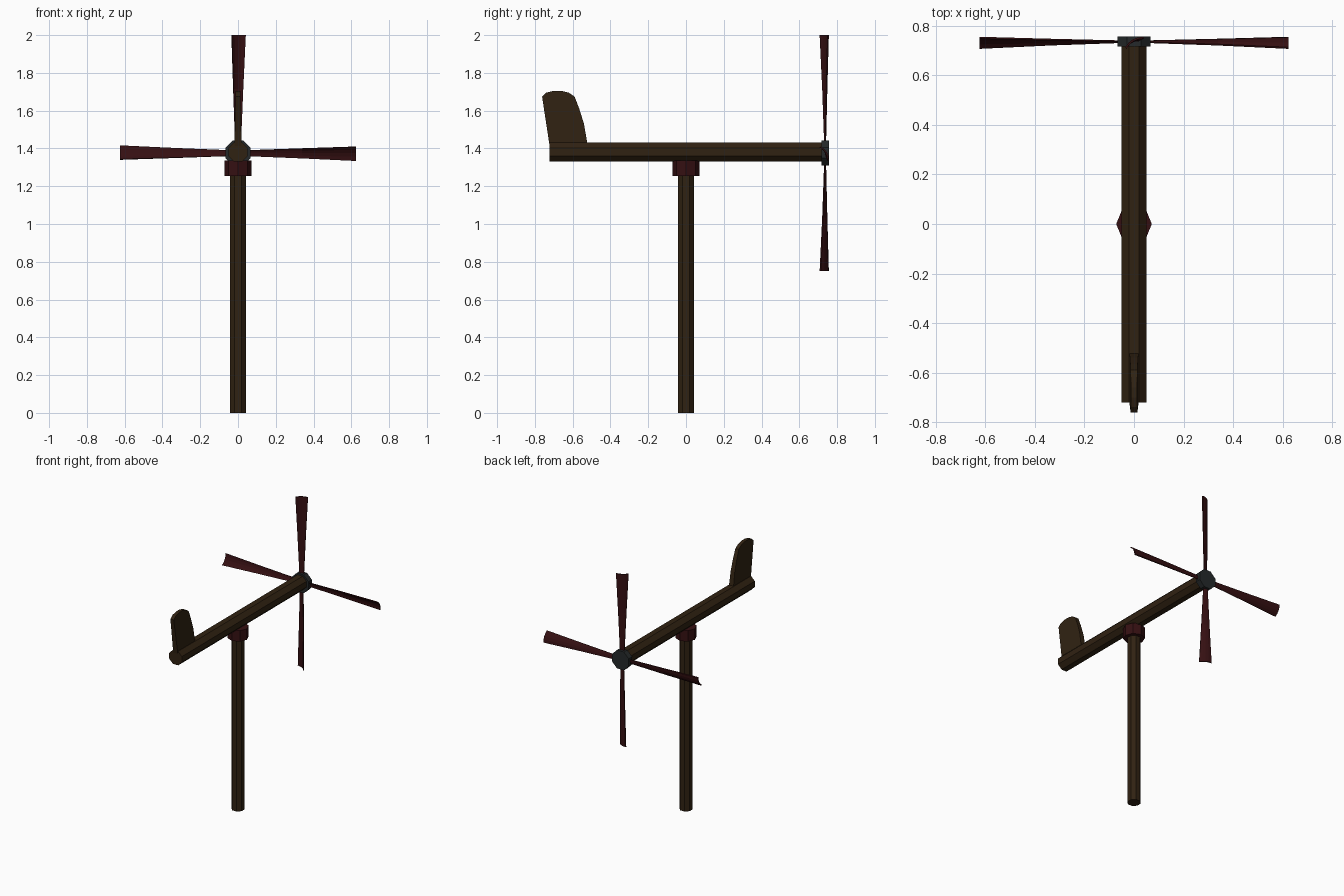
import bpy, bmesh
from math import pi, cos, sin, radians
from mathutils import Vector, Matrix

if "Cube" in bpy.data.objects:
    bpy.data.objects.remove(bpy.data.objects["Cube"])


def material(name, rgb):
    m = bpy.data.materials.new(name)
    m.diffuse_color = (*rgb, 1)
    m.use_nodes = True
    m.node_tree.nodes["Principled BSDF"].inputs["Base Color"].default_value = m.diffuse_color
    return m


WOOD = material("dark_wood", (0.03, 0.016, 0.006))
RED = material("dark_red", (0.036, 0.005, 0.006))
IRON = material("iron", (0.018, 0.022, 0.023))


def loft(name, rings, mat):
    """Skin a list of equal-length closed rings and cap both ends."""
    bm = bmesh.new()
    loops = [[bm.verts.new(p) for p in ring] for ring in rings]
    n = len(loops[0])
    for a, b in zip(loops, loops[1:]):
        for i in range(n):
            j = (i + 1) % n
            bm.faces.new((a[i], a[j], b[j], b[i]))
    bm.faces.new(loops[0])
    bm.faces.new(loops[-1])
    bmesh.ops.recalc_face_normals(bm, faces=bm.faces)
    me = bpy.data.meshes.new(name)
    bm.to_mesh(me)
    bm.free()
    me.materials.append(mat)
    ob = bpy.data.objects.new(name, me)
    bpy.context.collection.objects.link(ob)
    return ob


def octagon(r, flats):
    """Octagon of outer half-width r, with flats or corners on the axes."""
    if flats:
        r /= cos(pi / 8)
    off = pi / 8 if flats else 0
    return [(r * cos(i * pi / 4 + off), r * sin(i * pi / 4 + off)) for i in range(8)]


def upright(name, r, z0, z1, mat, flats):
    loft(name, [[(x, y, z) for x, y in octagon(r, flats)] for z in (z0, z1)], mat)


def lengthwise(name, r, y0, y1, zc, mat, flats):
    loft(name, [[(x, y, zc + z) for x, z in octagon(r, flats)] for y in (y0, y1)], mat)


# Post, swivel collar, beam and hub
upright("post", 0.042, 0, 1.26, WOOD, True)
upright("swivel_collar", 0.072, 1.255, 1.335, RED, False)
lengthwise("beam", 0.051, -0.722, 0.735, 1.381, WOOD, True)
lengthwise("hub", 0.067, 0.718, 0.758, 1.376, IRON, True)


# Twisted, slightly cupped blades
def blade_section(radius, half, camber, thick, twist):
    ts = [-1, -0.5, 0, 0.5, 1]
    front = [(half * t, camber * (0.5 - t * t) + thick) for t in ts]
    back = [(half * t, camber * (0.5 - t * t) - thick) for t in reversed(ts)]
    c, s = cos(twist), sin(twist)
    return [Vector((u * c - v * s, u * s + v * c, radius)) for u, v in front + back]


for k in range(4):
    turn = Matrix.Translation((0, 0.737, 1.375)) @ Matrix.Rotation(k * pi / 2, 4, 'Y')
    sections = [blade_section(0.03, 0.015, 0.001, 0.002, radians(10)),
                blade_section(0.34, 0.028, 0.005, 0.003, radians(23)),
                blade_section(0.625, 0.042, 0.012, 0.004, radians(30))]
    loft(f"blade_{k + 1}", [[turn @ p for p in sec] for sec in sections], RED)

# Tail fin, thinner towards its top
outline = [(-0.72, 1.40), (-0.762, 1.675), (-0.74, 1.695), (-0.70, 1.705), (-0.66, 1.705),
           (-0.62, 1.695), (-0.59, 1.675), (-0.565, 1.61), (-0.54, 1.53), (-0.518, 1.40)]
loft("tail_fin", [[(s * (0.019 - 0.02 * (z - 1.4)), y, z) for y, z in outline]
                  for s in (-1, 1)], WOOD)
